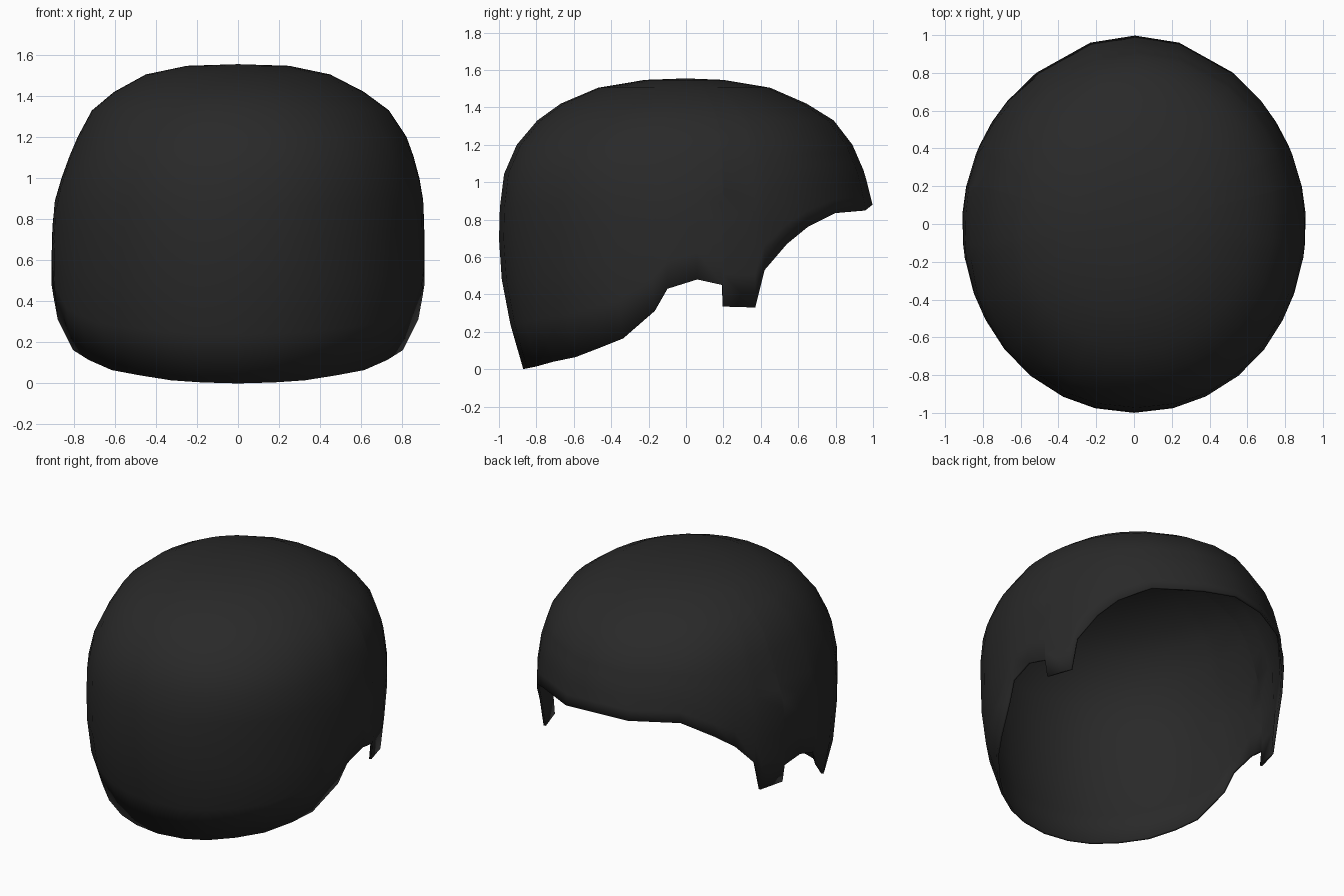
import bpy, bmesh, math

cube = bpy.data.objects.get("Cube")
if cube:
    bpy.data.objects.remove(cube, do_unlink=True)

# Body sections: height, half width, reach to the front, reach to the back, lean in x
SECTIONS = [(1.547, .25, .22, .2, 0), (1.505, .45, .47, .45, 0),
            (1.42, .61, .67, .645, .005), (1.33, .725, .795, .79, .012),
            (1.2, .803, .905, .89, .02), (1.05, .862, .972, .955, .015),
            (.87, .904, .995, 1, .004), (.7, .91, 1, 1, 0), (.48, .91, .985, 1, 0),
            (.3, .89, .955, 1, 0), (.15, .86, .915, 1, 0), (0, .78, .87, 1, 0)]
# Lower edge from front to back, with the tab before each ear arch: y, z
RIM = [(-.87, 0), (-.85, .005), (-.8, .015), (-.71, .04), (-.59, .065),
       (-.46, .115), (-.34, .163), (-.17, .31), (-.1, .43), (.06, .48),
       (.195, .45), (.2, .335), (.37, .33), (.42, .53), (.54, .67),
       (.65, .76), (.8, .835), (.96, .85), (1, .88)]
# The nape edge is a little higher on one side
NAPE_LIFT = {.8: .035, .96: .02}
TOP = 1.555


def section(z):
    for a, b in zip(SECTIONS, SECTIONS[1:]):
        if z >= b[0]:
            t = max(0, (a[0] - z) / (a[0] - b[0]))
            return [p + (q - p) * t for p, q in zip(a[1:], b[1:])]
    return SECTIONS[-1][1:]


def roundness(z, at_front):
    """Superellipse power: squarer around the temples, pointed at the nape."""
    if at_front:
        return 2.03 + .12 * max(0, 1 - abs(z - 1.08) / .3)
    return 1.92 + .1 * max(0, min(1, (z - .9) / .3))


def point(angle, z, side):
    width, front, back, lean = section(z)
    c, s = math.cos(angle), math.sin(angle)
    power = 2 / roundness(z, c > 0)
    reach = -front if c > 0 else back
    return (lean + side * width * abs(s) ** power, reach * abs(c) ** power, z)


# One column per rim point, mirrored to close the ring
columns, mirrored = [], []
for y, z in RIM:
    width, front, back, lean = section(z)
    ratio = min(1, abs(y) / (front if y < 0 else back))
    c = ratio ** (roundness(z, y < 0) / 2)
    angle = math.acos(c if y < 0 else -c)
    columns.append((angle, z, 1))
    mirrored.append((angle, z + NAPE_LIFT.get(y, 0), -1))
columns += mirrored[-2:0:-1]

bm = bmesh.new()
crown = bm.verts.new((0, 0, TOP))
grid = []
for angle, rim, side in columns:
    heights = [s[0] for s in SECTIONS[:5]]
    shoulder = heights[-1]
    heights += [shoulder + (rim - shoulder) * f for f in (.13, .28, .42, .6, .8, 1)]
    grid.append([bm.verts.new(point(angle, z, side)) for z in heights])

for i, col in enumerate(grid):
    nxt = grid[(i + 1) % len(grid)]
    bm.faces.new((crown, col[0], nxt[0]))
    for j in range(len(col) - 1):
        bm.faces.new((col[j], col[j + 1], nxt[j + 1], nxt[j]))
bmesh.ops.recalc_face_normals(bm, faces=bm.faces)
if sum(f.normal.z for f in bm.faces) < 0:
    bmesh.ops.reverse_faces(bm, faces=bm.faces)
for f in bm.faces:
    f.smooth = True

mesh = bpy.data.meshes.new("hair_shell")
bm.to_mesh(mesh)
bm.free()
shell = bpy.data.objects.new("hair_shell", mesh)
bpy.context.collection.objects.link(shell)

# Thin wall with a soft rim
wall = shell.modifiers.new("wall", 'SOLIDIFY')
wall.thickness = 0.015
wall.offset = -1

black = bpy.data.materials.new("soft_black")
black.use_nodes = True
colour = (.022, .022, .022, 1)
black.diffuse_color = colour
black.node_tree.nodes["Principled BSDF"].inputs["Base Color"].default_value = colour
mesh.materials.append(black)
